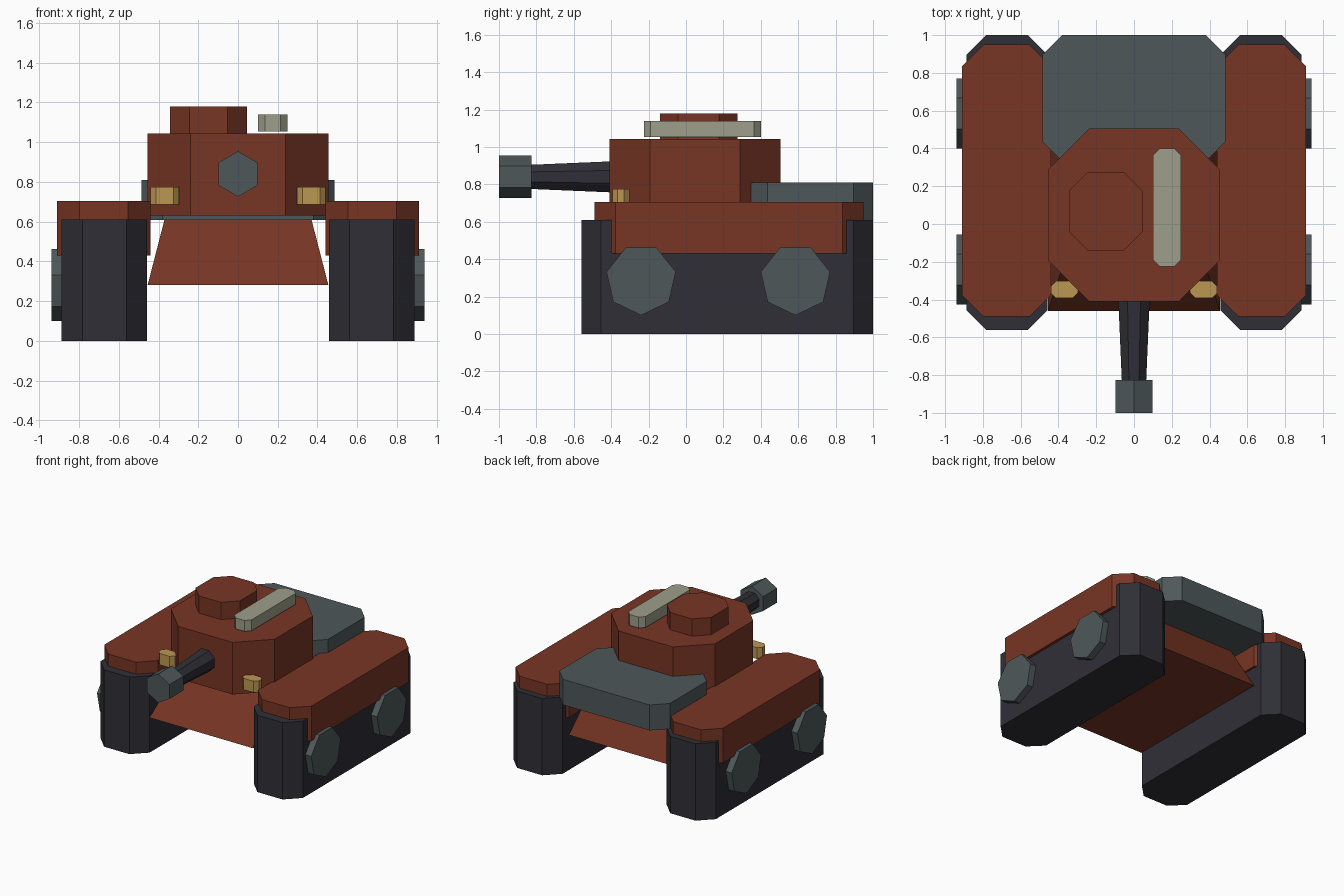
import bpy, bmesh, math
from mathutils import Matrix

cube = bpy.data.objects.get("Cube")
if cube:
    bpy.data.objects.remove(cube, do_unlink=True)


def material(name, rgb):
    mat = bpy.data.materials.new(name)
    mat.use_nodes = True
    mat.diffuse_color = (*rgb, 1)
    bsdf = mat.node_tree.nodes["Principled BSDF"]
    bsdf.inputs["Base Color"].default_value = (*rgb, 1)
    bsdf.inputs["Roughness"].default_value = 0.9
    return mat


RUST = material("rust red", (0.185, 0.036, 0.018))
DARK = material("dark rubber", (0.028, 0.028, 0.037))
STEEL = material("steel grey", (0.077, 0.097, 0.102))
PALE = material("pale grey green", (0.34, 0.345, 0.255))
GOLD = material("lamp yellow", (0.50, 0.31, 0.085))


def finish(name, bm, mat):
    bmesh.ops.recalc_face_normals(bm, faces=bm.faces[:])
    mesh = bpy.data.meshes.new(name)
    bm.to_mesh(mesh)
    bm.free()
    mesh.materials.append(mat)
    obj = bpy.data.objects.new(name, mesh)
    bpy.context.collection.objects.link(obj)
    return obj


def chamfered_block(name, mat, x, y, z, cut):
    """Upright box whose four vertical corners are cut off."""
    outline = [(x[0] + cut, y[0]), (x[1] - cut, y[0]), (x[1], y[0] + cut), (x[1], y[1] - cut),
               (x[1] - cut, y[1]), (x[0] + cut, y[1]), (x[0], y[1] - cut), (x[0], y[0] + cut)]
    bm = bmesh.new()
    base = bm.faces.new([bm.verts.new((px, py, z[0])) for px, py in outline])
    top = bmesh.ops.extrude_face_region(bm, geom=[base])["geom"]
    verts = [v for v in top if isinstance(v, bmesh.types.BMVert)]
    bmesh.ops.translate(bm, vec=(0, 0, z[1] - z[0]), verts=verts)
    return finish(name, bm, mat)


def cylinder(name, mat, sides, r1, r2, depth, matrix):
    """Cone or cylinder along its own z axis, placed by a matrix."""
    bm = bmesh.new()
    bmesh.ops.create_cone(bm, cap_ends=True, segments=sides, radius1=r1, radius2=r2,
                          depth=depth, matrix=matrix)
    return finish(name, bm, mat)


# Hull: a box narrowing towards the top
bm = bmesh.new()
bmesh.ops.create_cube(bm, size=1)
for v in bm.verts:
    upper = v.co.z > 0
    v.co.x = math.copysign(0.37 if upper else 0.455, v.co.x)
    if v.co.y < 0:
        v.co.y = -0.2 if upper else -0.46
    else:
        v.co.y = 0.66 if upper else 0.82
    v.co.z = 0.61 if upper else 0.28
finish("hull", bm, RUST)

# Paired running gear, fenders and lamps
for side, s in (("left", 1), ("right", -1)):
    def span(a, b):
        return sorted((s * a, s * b))

    chamfered_block(side + "_track", DARK, span(0.457, 0.888), (-0.56, 1.0), (0, 0.61), 0.105)
    chamfered_block(side + "_fender", RUST, span(0.44, 0.91), (-0.49, 0.95), (0.43, 0.705), 0.113)
    chamfered_block(side + "_headlight", GOLD, span(0.297, 0.44), (-0.393, -0.303),
                    (0.685, 0.775), 0.028)
    for label, y in (("front", -0.24), ("rear", 0.585)):
        # Seven-sided wheel, one corner pointing forwards on the left, backwards on the right
        place = (Matrix.Translation((s * 0.9, y, 0.29))
                 @ Matrix.Rotation(s * math.pi / 2, 4, "Y")
                 @ Matrix.Rotation(-s * math.pi / 2, 4, "Z"))
        cylinder(f"{side}_{label}_wheel", STEEL, 7, 0.19, 0.19, 0.08, place)

# Engine deck, turret and roof parts
chamfered_block("engine_deck", STEEL, (-0.485, 0.485), (0.33, 1.0), (0.608, 0.81), 0.105)
chamfered_block("turret", RUST, (-0.455, 0.455), (-0.41, 0.505), (0.63, 1.043), 0.217)
chamfered_block("hatch", RUST, (-0.343, 0.045), (-0.14, 0.275), (1.035, 1.18), 0.098)
chamfered_block("roof_bar", PALE, (0.1, 0.25), (-0.225, 0.4), (1.053, 1.14), 0.036)

# Gun pointing forwards
forward = Matrix.Rotation(math.pi / 2, 4, "X")
cylinder("gun_barrel", DARK, 8, 0.092, 0.069, 0.5,
         Matrix.Translation((0, -0.6, 0.84)) @ forward
         @ Matrix.Rotation(math.pi / 8, 4, "Z"))
# Six-sided muzzle with corners to the sides
cylinder("muzzle", STEEL, 6, 0.114, 0.114, 0.175,
         Matrix.Translation((0, -0.9125, 0.84)) @ forward @ Matrix.Rotation(math.pi / 2, 4, "Z")
         @ Matrix.Rotation(math.pi / 6, 4, "Z"))
